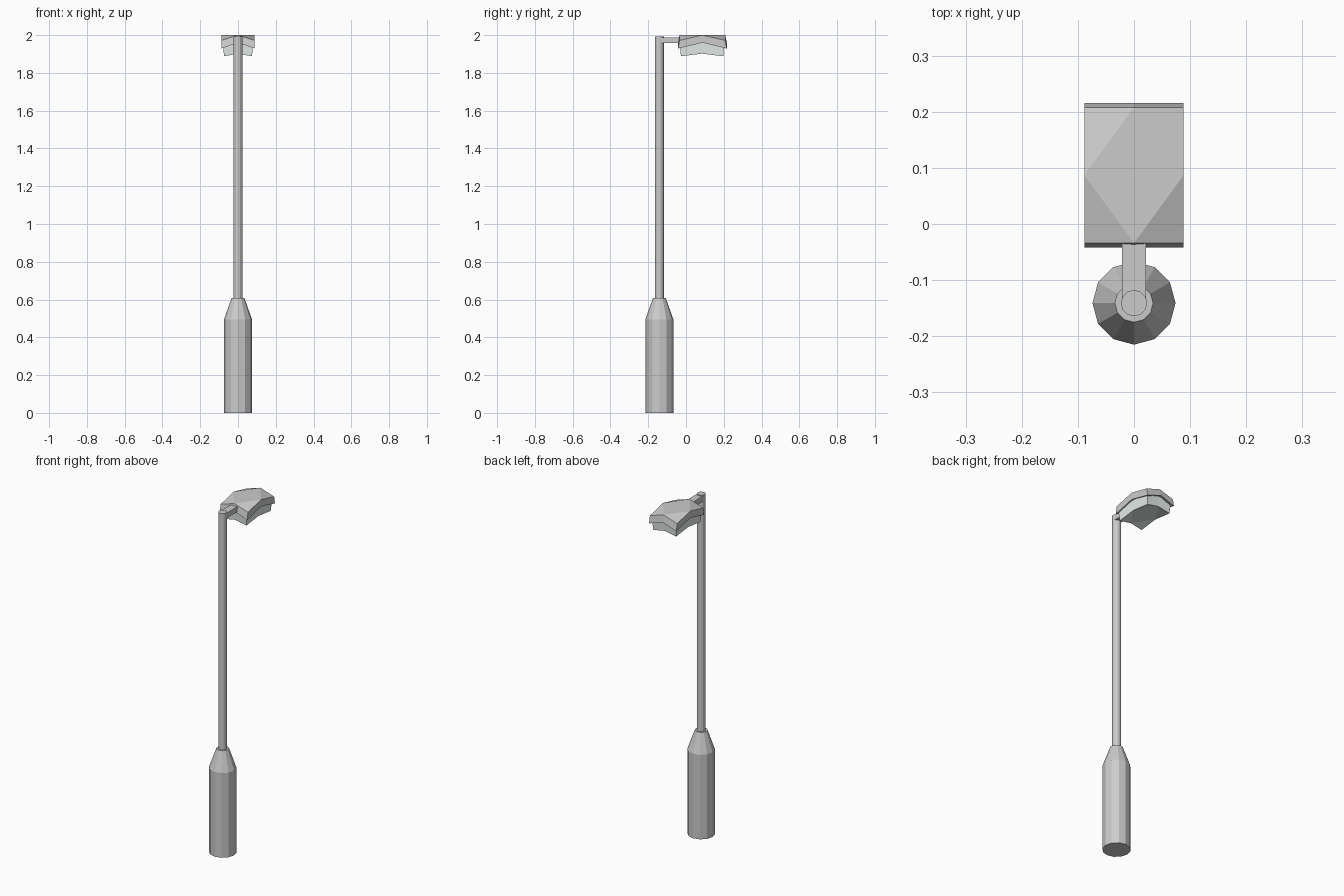
import bpy, bmesh, math

if "Cube" in bpy.data.objects:
    bpy.data.objects.remove(bpy.data.objects["Cube"])

POLE_Y = -0.141


def new_object(name, bm):
    bmesh.ops.recalc_face_normals(bm, faces=bm.faces)
    mesh = bpy.data.meshes.new(name)
    bm.to_mesh(mesh)
    bm.free()
    ob = bpy.data.objects.new(name, mesh)
    bpy.context.collection.objects.link(ob)
    return ob


def lathe(name, profile, sides=12):
    """Closed faceted column from (radius, z) rings."""
    bm = bmesh.new()
    rings = []
    for r, z in profile:
        rings.append([bm.verts.new((r * math.cos(2 * math.pi * i / sides),
                                    POLE_Y + r * math.sin(2 * math.pi * i / sides), z))
                      for i in range(sides)])
    for a, b in zip(rings, rings[1:]):
        for i in range(sides):
            j = (i + 1) % sides
            bm.faces.new((a[i], a[j], b[j], b[i]))
    bm.faces.new(rings[0])
    bm.faces.new(rings[-1])
    return new_object(name, bm)


def arched_slab(name, top, bottom, y_mid):
    """Slab whose corners droop; each level is (half_x, half_y, mid_z, corner_z)."""
    bm = bmesh.new()
    signs = [(-1, -1), (0, -1), (1, -1), (1, 0), (1, 1), (0, 1), (-1, 1), (-1, 0)]
    rings = []
    for hx, hy, zm, zc in (top, bottom):
        ring = [bm.verts.new((sx * hx, y_mid + sy * hy, zc if sx and sy else zm))
                for sx, sy in signs]
        bm.faces.new(ring[1::2])                      # flat diamond
        for i in range(0, 8, 2):                      # drooping corners
            bm.faces.new((ring[i - 1], ring[i], ring[i + 1]))
        rings.append(ring)
    for i in range(8):
        j = (i + 1) % 8
        bm.faces.new((rings[0][i], rings[0][j], rings[1][j], rings[1][i]))
    return new_object(name, bm)


# Thick tapered base and slim pole
lathe("base", [(0.074, 0), (0.074, 0.495), (0.034, 0.608)])
lathe("pole", [(0.0235, 0.60), (0.0235, 1.992)])

# Short arm from the pole to the lamp head
bpy.ops.mesh.primitive_cube_add(size=1, location=(0, -0.08, 1.973))
arm = bpy.context.object
arm.name = "arm"
arm.scale = (0.042, 0.12, 0.030)

# Lamp head and the pale diffuser below it
arched_slab("lamp_head", (0.0885, 0.121, 2.0, 1.972), (0.0885, 0.129, 1.96, 1.929), 0.087)
glass = arched_slab("diffuser", (0.078, 0.116, 1.965, 1.935),
                    (0.074, 0.112, 1.902, 1.888), 0.085)
mat = bpy.data.materials.new("pale_glass")
mat.diffuse_color = (0.78, 0.85, 0.82, 1)
mat.use_nodes = True
mat.node_tree.nodes["Principled BSDF"].inputs["Base Color"].default_value = mat.diffuse_color
glass.data.materials.append(mat)
